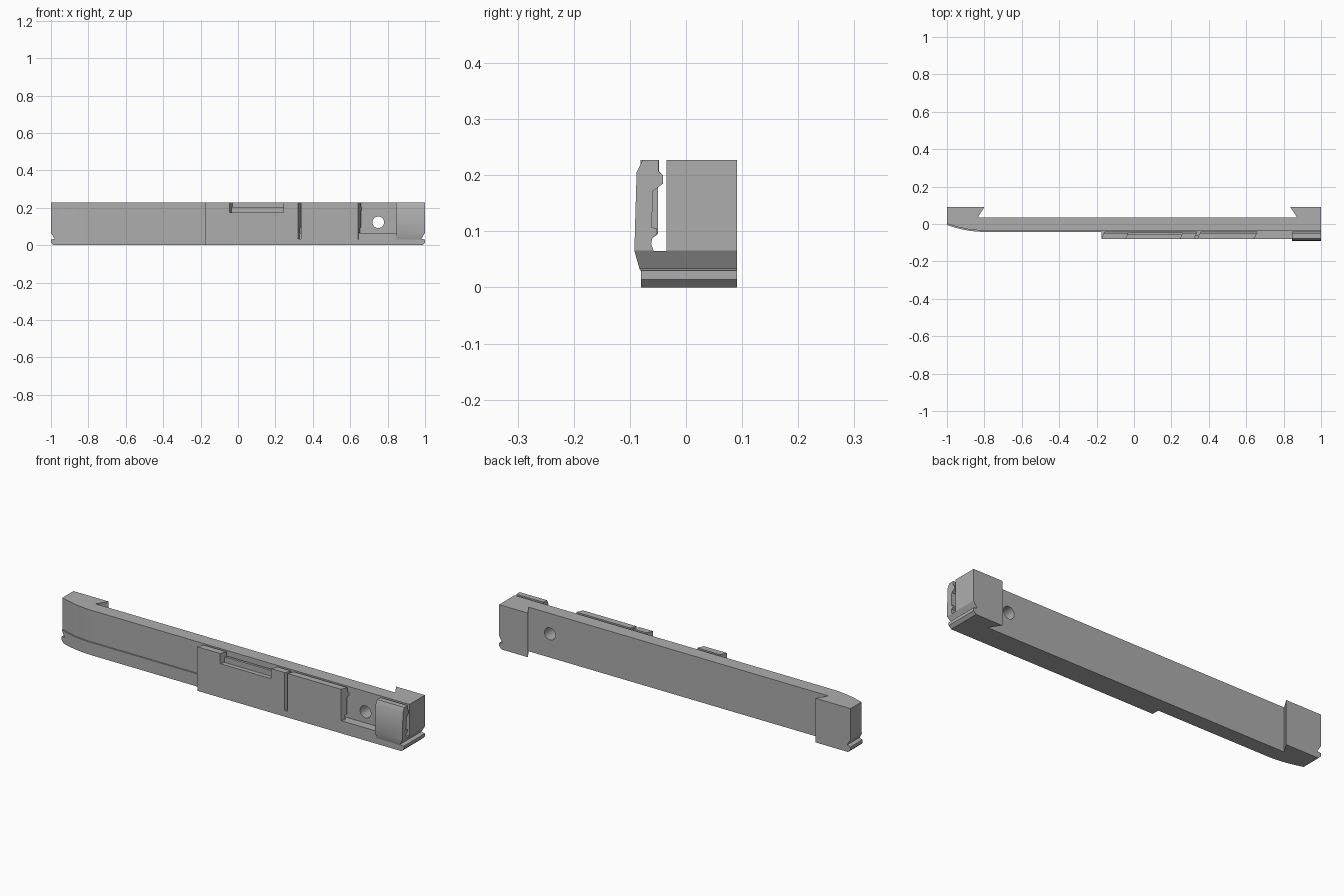
import bpy
import bmesh
import math

cube = bpy.data.objects.get("Cube")
if cube:
    bpy.data.objects.remove(cube, do_unlink=True)

# Single grey finish
metal = bpy.data.materials.new("satin grey")
metal.use_nodes = True
GREY = (0.42, 0.42, 0.42, 1)
metal.diffuse_color = GREY
metal.node_tree.nodes["Principled BSDF"].inputs["Base Color"].default_value = GREY

TOP = 0.227
LEAN = 0.45     # slant of the plate ends, seen from above


def prism(name, outline, axis, low, high, lean=0.0):
    """Extrude a 2D outline along an axis; lean shears x with depth."""
    place = {"x": lambda a, b, d: (d, a, b),
             "y": lambda a, b, d: (a, d, b),
             "z": lambda a, b, d: (a, b, d)}[axis]
    bm = bmesh.new()
    rings = []
    for d in (low, high):
        ring = []
        for a, b in outline:
            x, y, z = place(a, b, d)
            ring.append(bm.verts.new((x + lean * (y + 0.08), y, z)))
        rings.append(ring)
        bm.faces.new(ring)
    n = len(outline)
    for i in range(n):
        j = (i + 1) % n
        bm.faces.new((rings[0][i], rings[0][j], rings[1][j], rings[1][i]))
    bmesh.ops.recalc_face_normals(bm, faces=bm.faces)
    mesh = bpy.data.meshes.new(name)
    bm.to_mesh(mesh)
    bm.free()
    mesh.materials.append(metal)
    obj = bpy.data.objects.new(name, mesh)
    bpy.context.collection.objects.link(obj)
    return obj


def box(name, x, y, z, lean=0.0):
    outline = [(x[0], z[0]), (x[1], z[0]), (x[1], z[1]), (x[0], z[1])]
    return prism(name, outline, "y", y[0], y[1], lean)


def cut(target, *cutters):
    for cutter in cutters:
        cutter.hide_render = True
        cutter.hide_set(True)
        mod = target.modifiers.new("cut", "BOOLEAN")
        mod.operation = "DIFFERENCE"
        mod.solver = "EXACT"
        mod.object = cutter


def smooth(obj):
    bpy.ops.object.select_all(action="DESELECT")
    obj.select_set(True)
    bpy.context.view_layer.objects.active = obj
    bpy.ops.object.shade_smooth_by_angle(angle=math.radians(25))


def nose(front):
    """Front edge sweeping back toward the right-hand end."""
    steps = 12
    return [(-1 + 0.2 * i / steps, front + 0.037 * (1 - i / steps) ** 2)
            for i in range(steps + 1)]


# Long wall with an undercut block at each end
wall = prism("main_wall", nose(-0.035) + [
    (1, -0.035), (1, 0.091), (0.835, 0.091), (0.872, 0.035),
    (-0.835, 0.035), (-0.8, 0.091), (-1, 0.091)], "z", 0, TOP)

# Low step along the foot of the curved end
step = prism("lower_step", nose(-0.042) + [(-0.1, -0.042), (-0.1, 0.02), (-1, 0.02)],
             "z", 0, 0.065)

# Foot rail under the front plates
rail = prism("foot_rail", [(-0.03, 0), (-0.08, 0), (-0.08, 0.065), (-0.03, 0.065)],
             "x", -0.175, 1)

# Front plate, standing clear of the wall above a rounded channel
plate = prism("front_plate", [
    (-0.06, 0.03), (-0.081, 0.03), (-0.081, TOP), (-0.048, TOP), (-0.048, 0.207),
    (-0.041, 0.2), (-0.041, 0.185), (-0.05, 0.178), (-0.05, 0.095),
    (-0.06, 0.088), (-0.062, 0.078), (-0.058, 0.066)], "x", -0.175, 0.643, LEAN)

# End cap with chamfered top and flared foot
cap = prism("end_cap", [
    (-0.05, 0.03), (-0.082, 0.03), (-0.092, 0.065), (-0.0905, 0.12),
    (-0.088, 0.205), (-0.077, TOP), (-0.049, TOP), (-0.049, 0.207),
    (-0.041, 0.2), (-0.041, 0.185), (-0.05, 0.178), (-0.059, 0.172),
    (-0.061, 0.107), (-0.052, 0.105), (-0.052, 0.095), (-0.06, 0.088),
    (-0.062, 0.078), (-0.058, 0.066)], "x", 0.845, 1)

# Round hole through the wall
hole = prism("hole_cutter", [
    (0.75 + 0.031 * math.cos(a * math.tau / 32), 0.122 + 0.031 * math.sin(a * math.tau / 32))
    for a in range(32)], "y", -0.06, 0.06)
cut(wall, hole)

# Window in the plate's top edge, with a thin lip left behind it
window = box("window_cutter", (-0.045, 0.245), (-0.1, -0.058), (0.175, 0.3), LEAN)
lip = box("lip_cutter", (-0.045, 0.245), (-0.07, -0.03), (0.204, 0.3), LEAN)
# Narrow upright slot
slot = box("slot_cutter", (0.322, 0.338), (-0.1, -0.03), (0.066, 0.3), LEAN)
groove = box("groove_cutter", (0.322, 0.338), (-0.1, -0.065), (0.032, 0.1), LEAN)
cut(plate, window, lip, slot, groove)
cut(rail, groove)

# V groove and bottom chamfer across both ends
for side, label in ((-1, "right"), (1, "left")):
    notch = prism(label + "_notch_cutter", [
        (side * 1.02, 0.026), (side * 0.98, 0.034), (side * 1.005, 0.074), (side * 1.02, 0.074)],
        "y", -0.2, 0.2)
    chamfer = prism(label + "_chamfer_cutter", [
        (side * 0.981, -0.005), (side * 1.02, -0.005), (side * 1.02, 0.034)], "y", -0.2, 0.2)
    cut(wall, notch, chamfer)
    if side < 0:
        cut(step, notch, chamfer)
    else:
        cut(rail, notch, chamfer)
        cut(cap, notch)

for part in (wall, step, rail, plate, cap):
    smooth(part)
